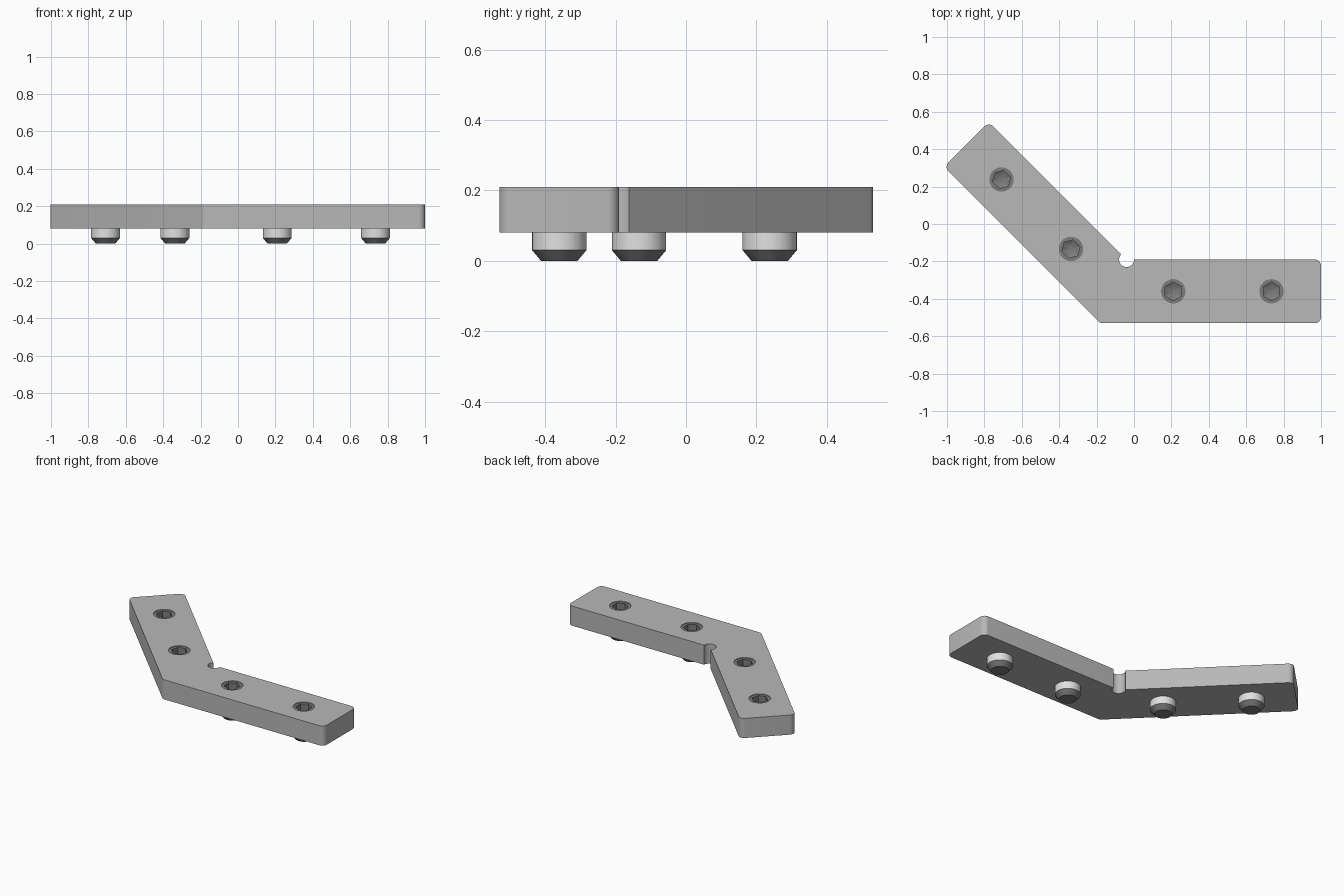
import bpy, bmesh
from math import sin, cos, tan, pi, radians
from mathutils import Vector, Matrix

if "Cube" in bpy.data.objects:
    bpy.data.objects.remove(bpy.data.objects["Cube"], do_unlink=True)

BOTTOM, TOP = 0.08, 0.21
WIDTH, LENGTH = 0.34, 1.04
BEND = Vector((-0.04, -0.19))
HOLE = 0.065
SEG = 48


def material(name, value):
    m = bpy.data.materials.new(name)
    m.use_nodes = True
    colour = (value, value, value, 1)
    m.diffuse_color = colour
    m.node_tree.nodes["Principled BSDF"].inputs["Base Color"].default_value = colour
    return m


plate_grey = material("plate grey", 0.48)
light_steel = material("light steel", 0.75)
dark_steel = material("dark steel", 0.2)


def finish(bm, name, mats):
    bmesh.ops.recalc_face_normals(bm, faces=bm.faces)
    mesh = bpy.data.meshes.new(name)
    bm.to_mesh(mesh)
    bm.free()
    ob = bpy.data.objects.new(name, mesh)
    bpy.context.collection.objects.link(ob)
    for m in mats:
        mesh.materials.append(m)
    return ob


def smooth(ob):
    bpy.ops.object.select_all(action="DESELECT")
    ob.select_set(True)
    bpy.context.view_layer.objects.active = ob
    bpy.ops.object.shade_smooth_by_angle(angle=radians(30))


def rounded(prev, corner, following, r, steps=6):
    """Arc that replaces a sharp convex corner."""
    a, b = (prev - corner).normalized(), (following - corner).normalized()
    half = a.angle(b) / 2
    centre = corner + (a + b).normalized() * (r / sin(half))
    start = corner + a * (r / tan(half)) - centre
    end = corner + b * (r / tan(half)) - centre
    return [centre + start.lerp(end, i / steps).normalized() * r for i in range(steps + 1)]


# Arm directions: along the arm, and across it towards the outer edge
right_dir, right_out = Vector((1, 0)), Vector((0, -1))
diag_dir = Vector((-1, 1)).normalized()
diag_out = Vector((-1, -1)).normalized()

# Bent plate outline, with a relief notch in the inner corner
outer_bend = BEND + Vector((-WIDTH * tan(pi / 8), -WIDTH))
loop = [BEND,
        BEND + diag_dir * LENGTH,
        BEND + diag_dir * LENGTH + diag_out * WIDTH,
        outer_bend,
        BEND + right_dir * LENGTH + right_out * WIDTH,
        BEND + right_dir * LENGTH]
outline = []
for i in range(1, 6):
    outline += rounded(loop[i - 1], loop[i], loop[(i + 1) % 6], 0.033)
for i in range(25):
    t = radians(-225 * i / 24)
    outline.append(BEND + 0.04 * Vector((cos(t), sin(t))))
# the notch arc runs from the right arm round to the diagonal arm

bm = bmesh.new()
face = bm.faces.new([bm.verts.new((p.x, p.y, BOTTOM)) for p in outline])
up = bmesh.ops.extrude_face_region(bm, geom=[face])["geom"]
bmesh.ops.translate(bm, vec=(0, 0, TOP - BOTTOM),
                    verts=[v for v in up if isinstance(v, bmesh.types.BMVert)])
plate = finish(bm, "bent_plate", [plate_grey])

# Screw places, mirrored about the bend
places = []
for arm, along, out, turn in (("right", diag_dir, diag_out, -pi / 4),
                              ("left", right_dir, right_out, pi / 6)):
    for spot, d in (("inner", 0.25), ("outer", 0.775)):
        p = BEND + along * d + out * (WIDTH / 2)
        places.append((f"{arm}_{spot}_screw", p, turn))

# Screw holes
bm = bmesh.new()
for _, p, turn in places:
    bmesh.ops.create_cone(bm, cap_ends=True, segments=SEG, radius1=HOLE, radius2=HOLE,
                          depth=0.4, matrix=Matrix.Translation((p.x, p.y, 0.15)))
cutter = finish(bm, "hole_cutter", [plate_grey])
cutter.hide_render = True
cut = plate.modifiers.new("holes", "BOOLEAN")
cut.operation = "DIFFERENCE"
cut.solver = "EXACT"
cut.object = cutter
bpy.context.view_layer.objects.active = plate
bpy.ops.object.modifier_apply(modifier="holes")
bpy.data.objects.remove(cutter, do_unlink=True)
smooth(plate)

# Turned screw profile: radius, height, whether the ring is hexagonal
PROFILE = [(0.052, 0, False), (0.077, 0.03, False), (0.077, BOTTOM, False),
           (HOLE, BOTTOM, False), (HOLE, TOP - 0.004, False),
           (0.05, TOP - 0.004, True), (0.05, 0.15, True)]


def screw(name, place, turn):
    bm = bmesh.new()
    rings = []
    for r, z, is_hex in PROFILE:
        ring = []
        for i in range(SEG):
            t = 2 * pi * i / SEG
            k = cos(pi / 6) / cos(t % (pi / 3) - pi / 6) if is_hex else 1
            ring.append(bm.verts.new((r * k * cos(t), r * k * sin(t), z)))
        rings.append(ring)
    for n, (low, high) in enumerate(zip(rings, rings[1:])):
        for i in range(SEG):
            j = (i + 1) % SEG
            f = bm.faces.new((low[i], low[j], high[j], high[i]))
            f.material_index = 1 if n == 1 else 0   # bright collar
    bm.faces.new(rings[0])
    # drill point at the bottom of the socket
    tip = bm.verts.new((0, 0, 0.125))
    for i in range(SEG):
        bm.faces.new((rings[-1][i], rings[-1][(i + 1) % SEG], tip))
    ob = finish(bm, name, [dark_steel, light_steel])
    ob.location = (place.x, place.y, 0)
    ob.rotation_euler.z = turn
    smooth(ob)


for name, p, turn in places:
    screw(name, p, turn)
